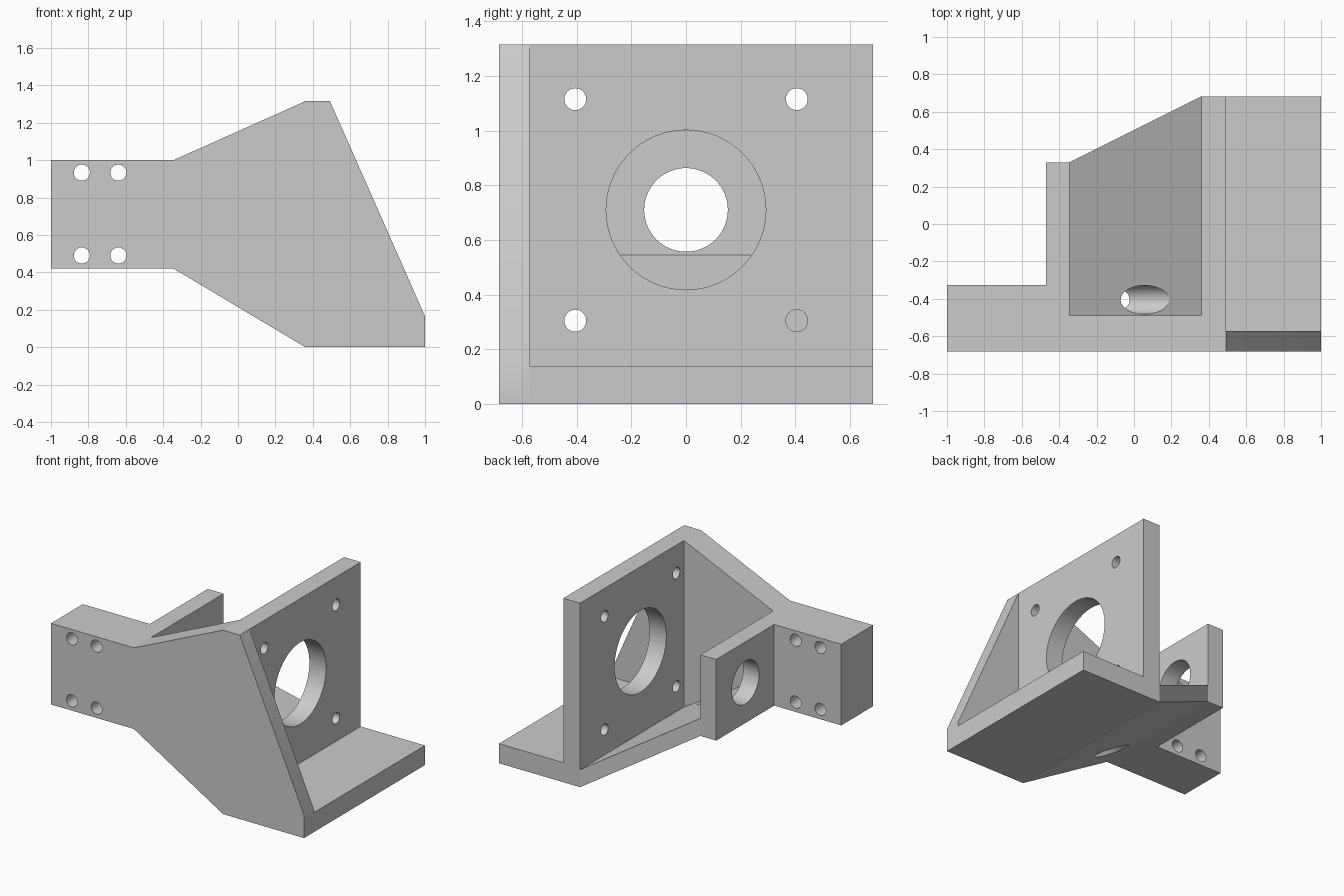
import bpy, bmesh, math
from mathutils import Matrix, Vector

cube = bpy.data.objects.get("Cube")
if cube:
    bpy.data.objects.remove(cube, do_unlink=True)

# Single plain grey
grey = bpy.data.materials.new("light grey")
grey.use_nodes = True
colour = (0.6, 0.6, 0.6, 1)
grey.diffuse_color = colour
grey.node_tree.nodes["Principled BSDF"].inputs["Base Color"].default_value = colour

# Shared dimensions
FRONT, BACK = -0.683, 0.683
ARM_X, SLOT_X = -0.345, -0.47         # faces of the bearing plate
PLATE_X0, PLATE_X1 = 0.36, 0.492      # faces of the motor plate
TOP, ARM_LOW, ARM_HIGH = 1.315, 0.42, 1.0
ARM_BACK, WALL_BACK, GUSSET_BACK = -0.325, -0.49, -0.572
THICK = 0.125


def add_object(name, bm):
    bmesh.ops.recalc_face_normals(bm, faces=bm.faces)
    mesh = bpy.data.meshes.new(name)
    bm.to_mesh(mesh)
    bm.free()
    obj = bpy.data.objects.new(name, mesh)
    bpy.context.collection.objects.link(obj)
    mesh.materials.append(grey)
    return obj


def prism(name, outline, y0, y1):
    """Extrude an x-z outline along y; y1 may be a function of x."""
    bm = bmesh.new()
    back = y1 if callable(y1) else (lambda x: y1)
    near = [bm.verts.new((x, y0, z)) for x, z in outline]
    far = [bm.verts.new((x, back(x), z)) for x, z in outline]
    bm.faces.new(near)
    bm.faces.new(far)
    for i in range(len(outline)):
        j = (i + 1) % len(outline)
        bm.faces.new((near[i], near[j], far[j], far[i]))
    return add_object(name, bm)


def box(name, x0, x1, y0, y1, z0, z1):
    return prism(name, [(x0, z0), (x1, z0), (x1, z1), (x0, z1)], y0, y1)


def drill(obj, axis, centre, radius):
    """Cut a round through hole along the x or y axis."""
    bm = bmesh.new()
    turn = Matrix.Rotation(math.pi / 2, 4, "Y" if axis == "x" else "X")
    bmesh.ops.create_cone(bm, cap_ends=True, segments=64, radius1=radius, radius2=radius,
                          depth=1.6, matrix=Matrix.Translation(Vector(centre)) @ turn)
    cutter = add_object("hole_cutter", bm)
    cutter.hide_render = True
    mod = obj.modifiers.new("hole", "BOOLEAN")
    mod.operation = "DIFFERENCE"
    mod.solver = "EXACT"
    mod.object = cutter
    bpy.context.view_layer.objects.active = obj
    bpy.ops.object.modifier_apply(modifier=mod.name)
    bpy.data.objects.remove(cutter, do_unlink=True)


# Mounting arm with four cross holes
arm = box("mounting_arm", -1, ARM_X, FRONT, ARM_BACK, ARM_LOW, ARM_HIGH)
for x in (-0.835, -0.64):
    for z in (0.49, 0.933):
        drill(arm, "y", (x, -0.5, z), 0.043)

# Bearing plate with shaft hole
bearing = box("bearing_plate", SLOT_X, ARM_X, ARM_BACK, 0.33, ARM_LOW, ARM_HIGH)
drill(bearing, "x", (ARM_X, 0, 0.71), 0.153)

# Flared side wall joining the arm to the motor plate
side_wall = prism("side_wall", [(ARM_X, ARM_LOW), (PLATE_X0, 0), (PLATE_X0, TOP),
                                (ARM_X, ARM_HIGH)], FRONT, WALL_BACK)

# Sloping floor, widening toward the motor plate, with a screw clearance hole
floor = prism("sloping_floor", [(ARM_X, ARM_LOW), (PLATE_X0, 0), (PLATE_X0, THICK),
                                (ARM_X, ARM_LOW + THICK)], WALL_BACK,
              lambda x: 0.33 + (BACK - 0.33) * (x - ARM_X) / (PLATE_X0 - ARM_X))
drill(floor, "x", (0, -0.405, 0.305), 0.077)

# Motor plate with large bore and four screw holes
plate = box("motor_plate", PLATE_X0, PLATE_X1, FRONT, BACK, 0, TOP)
drill(plate, "x", (PLATE_X0, 0, 0.71), 0.292)
for y in (-0.405, 0.405):
    for z in (0.305, 1.115):
        drill(plate, "x", (PLATE_X0, y, z), 0.04)

# Base foot and triangular gusset
foot = box("base_foot", PLATE_X1, 1, GUSSET_BACK, BACK, 0, 0.14)
gusset = prism("gusset", [(PLATE_X1, 0), (1, 0), (1, 0.165), (PLATE_X1, TOP)],
               FRONT, GUSSET_BACK)

# Smooth hole walls, crisp edges
bpy.ops.object.select_all(action="DESELECT")
for obj in (arm, bearing, side_wall, floor, plate, foot, gusset):
    obj.select_set(True)
    bpy.context.view_layer.objects.active = obj
bpy.ops.object.shade_smooth_by_angle()
